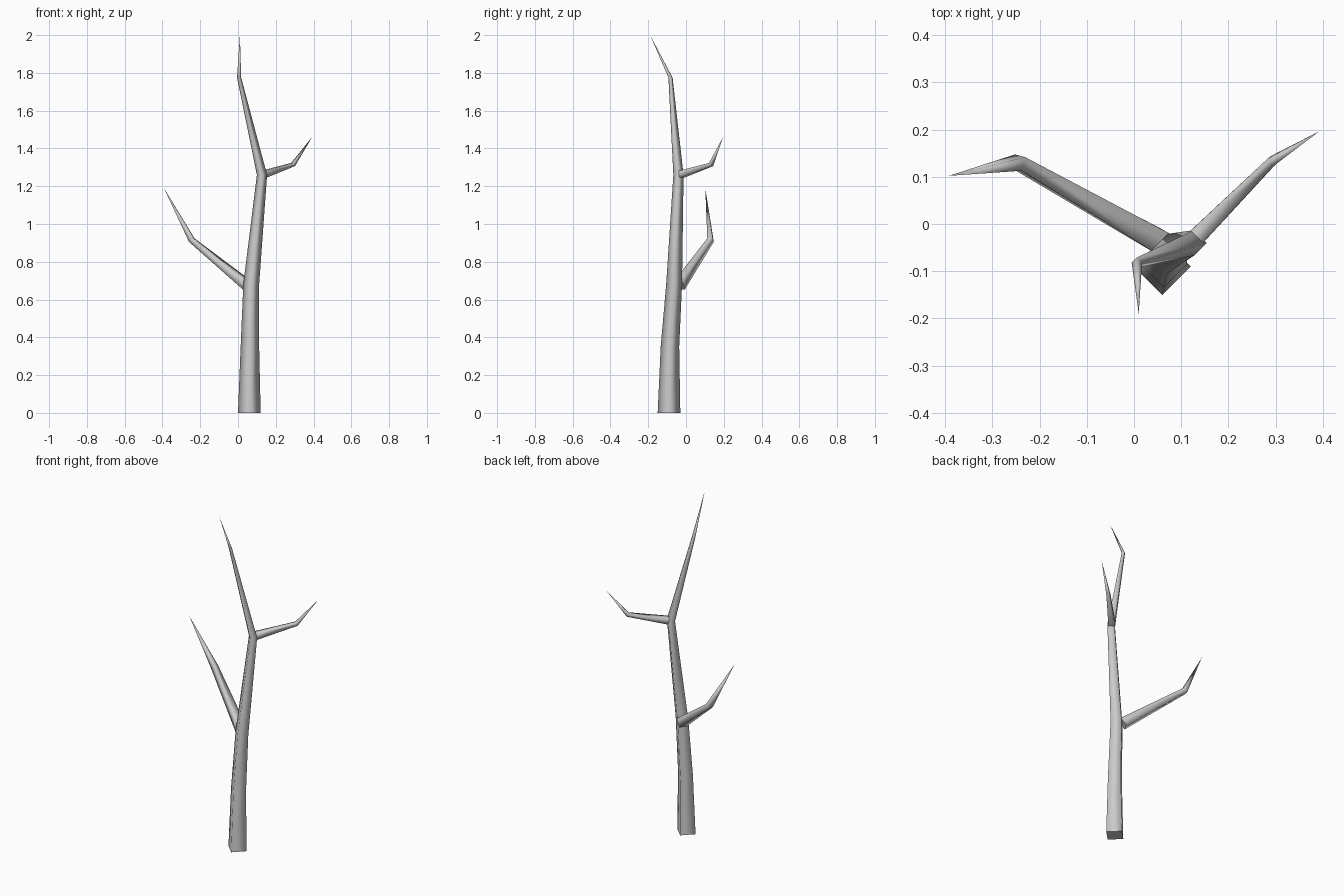
import bpy, bmesh
from mathutils import Vector

if "Cube" in bpy.data.objects:
    bpy.data.objects.remove(bpy.data.objects["Cube"])


def limb(name, points, tip, u_axis=None):
    """Four-sided tapering limb. points: (x, y, z, corner radius); ends in a point."""
    bm = bmesh.new()
    centres = [Vector(p[:3]) for p in points] + [Vector(tip)]
    rings = []
    for i, p in enumerate(points):
        c, r = centres[i], p[3]
        d_out = (centres[i + 1] - c).normalized()
        d_in = (c - centres[i - 1]).normalized() if i else d_out
        if u_axis:                      # trunk: level diamond rings
            a, b = Vector((1, 0, 0)), Vector((0, 1, 0))
        else:                           # branch: square with level top and bottom edges
            d = (d_in + d_out).normalized()
            side = Vector((0, 0, 1)).cross(d).normalized()
            up = d.cross(side)
            a, b = (side + up).normalized(), (up - side).normalized()
        rings.append([bm.verts.new(c + o * r) for o in (a, b, -a, -b)])
    end = bm.verts.new(tip)
    for lo, hi in zip(rings, rings[1:]):
        for k in range(4):
            n = (k + 1) % 4
            bm.faces.new((lo[k], lo[n], hi[n], hi[k])).smooth = True
    for k in range(4):
        bm.faces.new((rings[-1][k], rings[-1][(k + 1) % 4], end)).smooth = True
    bm.faces.new(rings[0][::-1])
    bmesh.ops.recalc_face_normals(bm, faces=bm.faces)
    me = bpy.data.meshes.new(name)
    bm.to_mesh(me)
    bm.free()
    ob = bpy.data.objects.new(name, me)
    bpy.context.collection.objects.link(ob)
    return ob


# Trunk, bending at each fork
limb("trunk", [(0.06, -0.09, 0, 0.06), (0.063, -0.085, 0.35, 0.049),
               (0.07, -0.063, 0.68, 0.042), (0.127, -0.04, 1.26, 0.027),
               (0.006, -0.082, 1.775, 0.011)], (0.01, -0.19, 2.0), u_axis=True)

# Lower left branch
limb("lower_branch", [(0.05, -0.035, 0.675, 0.036), (-0.245, 0.13, 0.915, 0.021)],
     (-0.392, 0.102, 1.19))

# Upper right branch
limb("upper_branch", [(0.135, -0.025, 1.263, 0.026), (0.292, 0.133, 1.315, 0.014)],
     (0.392, 0.196, 1.46))
